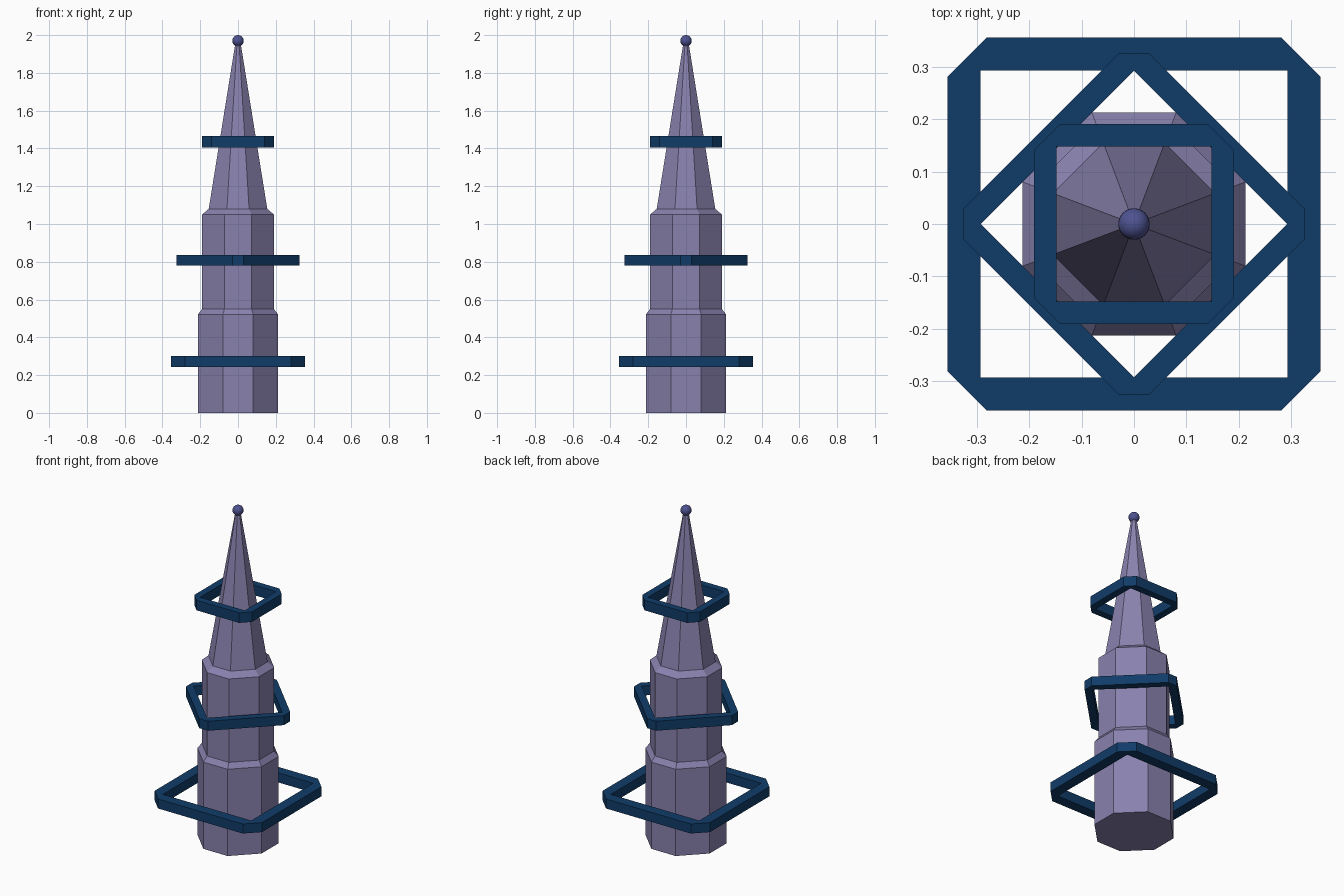
import bpy, bmesh, math
from mathutils import Matrix

if "Cube" in bpy.data.objects:
    bpy.data.objects.remove(bpy.data.objects["Cube"])


def material(name, rgb):
    m = bpy.data.materials.new(name)
    m.diffuse_color = (*rgb, 1)
    m.use_nodes = True
    m.node_tree.nodes["Principled BSDF"].inputs["Base Color"].default_value = m.diffuse_color
    return m


STONE = material("violet_stone", (0.25, 0.22, 0.42))
NAVY = material("navy", (0.005, 0.045, 0.14))
INDIGO = material("indigo", (0.075, 0.085, 0.28))


def finish(bm, name, mat):
    bmesh.ops.recalc_face_normals(bm, faces=bm.faces)
    me = bpy.data.meshes.new(name)
    bm.to_mesh(me)
    bm.free()
    me.materials.append(mat)
    ob = bpy.data.objects.new(name, me)
    bpy.context.collection.objects.link(ob)
    return ob


def octagon(bm, half, flat, z):
    """Square of half-width `half` with cut corners; `flat` is half the straight side."""
    pts = []
    for k in range(4):
        rot = Matrix.Rotation(k * math.pi / 2, 2)
        for y in (-flat, flat):
            a = (rot[0][0] * half + rot[0][1] * y, rot[1][0] * half + rot[1][1] * y)
            pts.append(bm.verts.new((*a, z)))
    return pts


def bridge(bm, a, b):
    n = len(a)
    for i in range(n):
        bm.faces.new((a[i], a[(i + 1) % n], b[(i + 1) % n], b[i]))


# Stepped octagonal tower with tapering spire: (half-width, height)
profile = [(0.213, 0), (0.213, 0.52), (0.19, 0.55), (0.19, 1.05),
           (0.155, 1.08), (0.012, 1.97)]
bm = bmesh.new()
loops = [octagon(bm, h, h * 0.378, z) for h, z in profile]
for a, b in zip(loops, loops[1:]):
    bridge(bm, a, b)
bm.faces.new(loops[0][::-1])
bm.faces.new(loops[-1])
finish(bm, "tower", STONE)


# Floating square rings: cut outer corners, sharp inner corners
def ring(name, outer, flat, inner, z0, z1, turn=0):
    bm = bmesh.new()
    outs, ins = [], []
    for z in (z0, z1):
        outs.append(octagon(bm, outer, flat, z))
        ins.append([bm.verts.new((x * inner, y * inner, z))
                    for x, y in ((1, 1), (-1, 1), (-1, -1), (1, -1))])
    bridge(bm, outs[0], outs[1])
    bridge(bm, ins[0], ins[1])
    for o, i in zip(outs, ins):
        for k in range(4):
            # straight side, then corner triangle
            bm.faces.new((o[2 * k], o[2 * k + 1], i[k], i[k - 1]))
            bm.faces.new((o[2 * k + 1], o[(2 * k + 2) % 8], i[k]))
    bmesh.ops.rotate(bm, verts=bm.verts, matrix=Matrix.Rotation(turn, 3, 'Z'))
    return finish(bm, name, NAVY)


ring("lower_ring", 0.356, 0.281, 0.293, 0.243, 0.300)
ring("middle_ring", 0.251, 0.209, 0.207, 0.780, 0.837, math.pi / 4)
ring("upper_ring", 0.191, 0.141, 0.148, 1.405, 1.465)

# Finial ball
bm = bmesh.new()
bmesh.ops.create_uvsphere(bm, u_segments=24, v_segments=14, radius=0.03,
                          matrix=Matrix.Translation((0, 0, 1.97)))
for f in bm.faces:
    f.smooth = True
finish(bm, "finial_ball", INDIGO)
